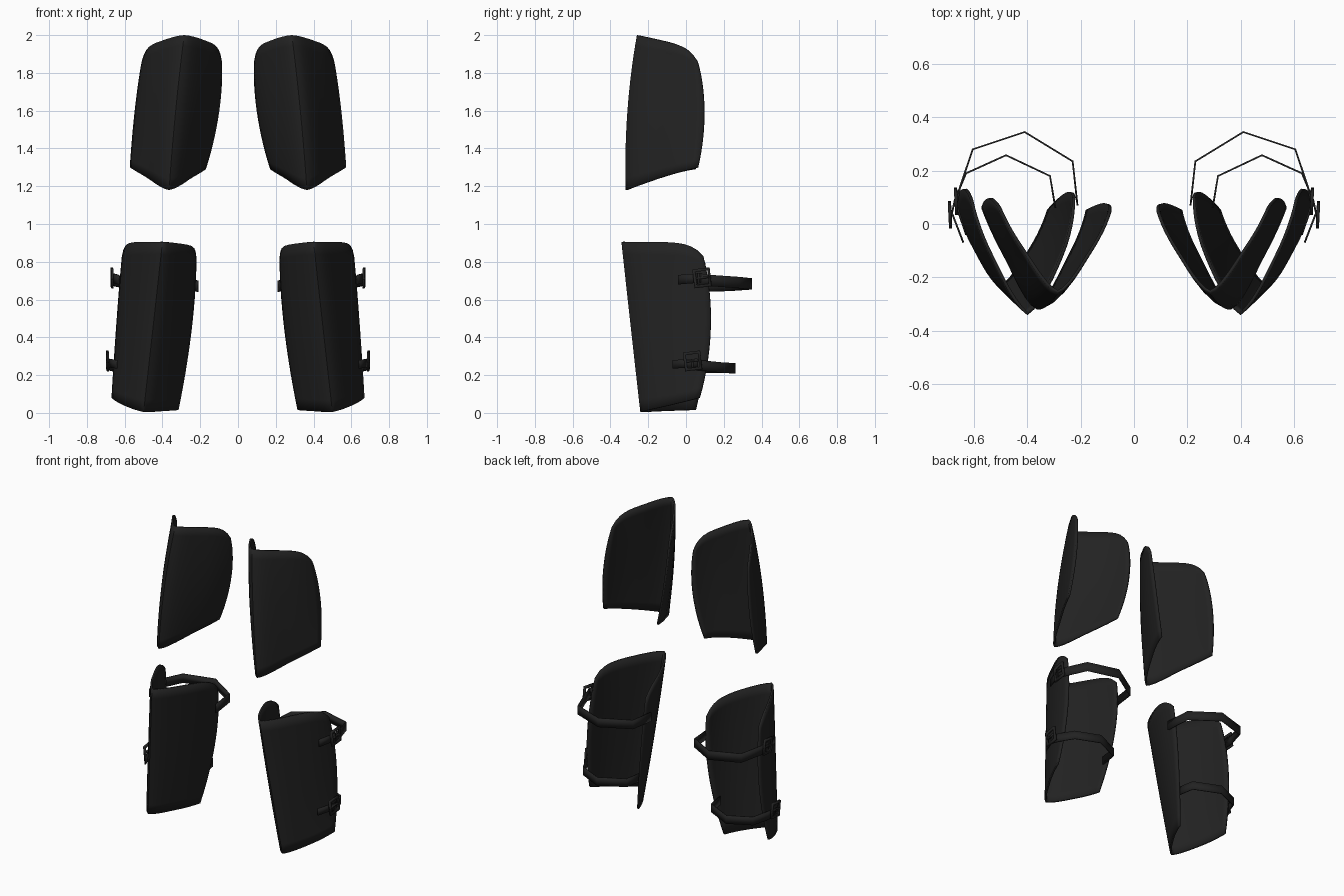
import bpy, bmesh, math
from mathutils import Vector

cube = bpy.data.objects.get("Cube")
if cube:
    bpy.data.objects.remove(cube, do_unlink=True)


def make_material(name, value):
    mat = bpy.data.materials.new(name)
    mat.use_nodes = True
    colour = (value, value, value, 1)
    mat.diffuse_color = colour
    mat.node_tree.nodes["Principled BSDF"].inputs["Base Color"].default_value = colour
    return mat


BLACK = make_material("matte black", 0.016)


def finish(bm, name, side, thickness, offset):
    """Mirror to the wanted side, thicken and shade the mesh."""
    for vert in bm.verts:
        vert.co.x *= side
    if side < 0:
        bmesh.ops.reverse_faces(bm, faces=bm.faces[:])
    mesh = bpy.data.meshes.new(name)
    bm.to_mesh(mesh)
    bm.free()
    mesh.materials.append(BLACK)
    obj = bpy.data.objects.new(name, mesh)
    bpy.context.collection.objects.link(obj)
    solid = obj.modifiers.new("thickness", "SOLIDIFY")
    solid.thickness = thickness
    solid.offset = offset
    bpy.ops.object.select_all(action="DESELECT")
    obj.select_set(True)
    bpy.context.view_layer.objects.active = obj
    bpy.ops.object.shade_smooth_by_angle(angle=math.radians(35))


def through(points, t):
    """Quadratic through three points at t = 0, 0.5 and 1."""
    a, b, c = (Vector(p) for p in points)
    return a * (2*t - 1) * (t - 1) + b * 4 * t * (1 - t) + c * t * (2*t - 1)


def section(points, s, roundness):
    """Point on a five-point cross-section, s from 0 to 4, ridge at 2."""
    own = through(points[:3], s / 2) if s <= 2 else through(points[2:], s / 2 - 1)
    if not 1 < s < 3:
        return own
    middle = through(points[1:4], (s - 1) / 2)
    return own.lerp(middle, roundness * (1 - abs(s - 2)))


def plate(name, side, columns, corner, roundness, steps=12, rows=14):
    """Folded armour plate: two curved wings meeting at a front ridge.
    Columns run inner edge to outer edge, each from bottom to top."""
    bm = bmesh.new()
    grid = []
    for i in range(2 * steps + 1):
        edge = abs(i / steps - 1)
        line = []
        for j in range(rows + 1):
            v = j / rows
            p = section([through(col, v) for col in columns], 2 * i / steps, roundness)
            p.z -= corner * edge**7 * v**3
            line.append(bm.verts.new(p))
        grid.append(line)
    for a, b in zip(grid, grid[1:]):
        for j in range(rows):
            bm.faces.new((a[j], b[j], b[j + 1], a[j + 1]))
    finish(bm, name, side, 0.012, -1)


def strap(name, side, path, height):
    """Flat band standing upright along a path."""
    bm = bmesh.new()
    up = Vector((0, 0, height / 2))
    pairs = [(bm.verts.new(Vector(p) - up), bm.verts.new(Vector(p) + up)) for p in path]
    for a, b in zip(pairs, pairs[1:]):
        bm.faces.new((a[0], b[0], b[1], a[1]))
    finish(bm, name, side, 0.007, 0)


def buckle(name, side, centre, lean):
    """Square frame with a prong, facing outward."""
    bm = bmesh.new()
    along = Vector((lean, 1, 0.12)).normalized() * 0.046
    up = Vector((0, -0.006, 0.05))
    c = Vector(centre)
    outer = [c - along - up, c + along - up, c + along + up, c - along + up]
    ring = [(bm.verts.new(p), bm.verts.new(p.lerp(c, 0.3))) for p in outer]
    for a, b in zip(ring, ring[1:] + ring[:1]):
        bm.faces.new((a[0], b[0], b[1], a[1]))
    bar = up * 0.1
    prong = [c - along - bar, c + along - bar, c + along + bar, c - along + bar]
    bm.faces.new([bm.verts.new(p) for p in prong])
    finish(bm, name, side, 0.012, 0)


THIGH = [
    [(.17, .05, 1.29), (.10, .075, 1.6), (.085, .045, 1.93)],
    [(.235, -.12, 1.25), (.18, -.12, 1.6), (.155, -.10, 1.965)],
    [(.365, -.32, 1.18), (.33, -.31, 1.6), (.285, -.26, 2.0)],
    [(.49, -.12, 1.25), (.46, -.12, 1.6), (.42, -.10, 1.965)],
    [(.573, .06, 1.3), (.548, .095, 1.6), (.51, .06, 1.93)],
]
SHIN = [
    [(.315, .05, .015), (.245, .115, .45), (.22, .1, .87)],
    [(.385, -.1, .01), (.31, -.1, .45), (.265, -.12, .89)],
    [(.5, -.242, .005), (.45, -.292, .45), (.4, -.342, .905)],
    [(.605, -.09, .04), (.58, -.09, .45), (.54, -.12, .905)],
    [(.67, .07, .08), (.645, .13, .47), (.615, .09, .9)],
]
UPPER = [(.212, .07, .67), (.23, .235, .675), (.41, .345, .683),
         (.605, .28, .69), (.652, .14, .70), (.668, .06, .71)]
LOWER = [(.295, .06, .24), (.315, .18, .24), (.48, .258, .236),
         (.63, .19, .24), (.672, .09, .25), (.685, .03, .255)]

for side, label in ((1, "left"), (-1, "right")):
    plate(label + "_thigh_plate", side, THIGH, .07, .8)
    plate(label + "_shin_plate", side, SHIN, .07, .6)
    # Calf straps, their loose ends and buckles
    strap(label + "_upper_strap", side, UPPER, .06)
    strap(label + "_lower_strap", side, LOWER, .055)
    strap(label + "_upper_strap_end", side, [(.668, .08, .715), (.63, -.04, .705)], .05)
    strap(label + "_lower_strap_end", side, [(.69, .06, .265), (.64, -.07, .257)], .045)
    buckle(label + "_upper_buckle", side, (.667, .085, .715), .05)
    buckle(label + "_lower_buckle", side, (.69, .035, .275), .05)
